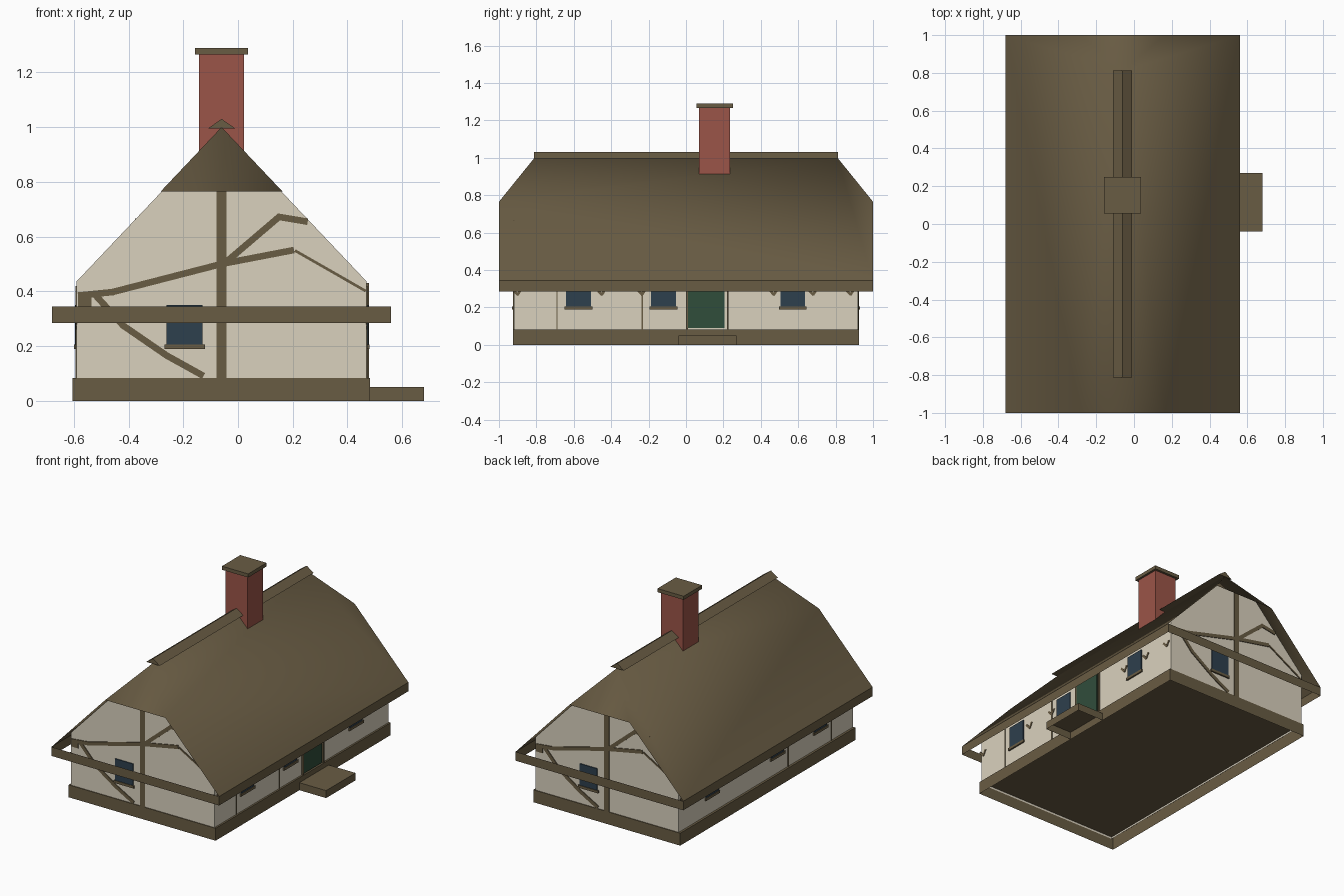
import bpy, bmesh
from mathutils import Vector

if "Cube" in bpy.data.objects:
    bpy.data.objects.remove(bpy.data.objects["Cube"])

CX = -0.06                       # ridge line of the house
WX, WY = 0.53, 0.92              # wall half sizes
RX, RY = 0.62, 1.0               # roof half sizes
EAVE, RIDGE, HIP = 0.345, 1.0, 0.765
SLOPE = (RIDGE - EAVE) / RX


def material(name, rgb):
    m = bpy.data.materials.new(name)
    m.diffuse_color = (*rgb, 1)
    m.use_nodes = True
    m.node_tree.nodes["Principled BSDF"].inputs["Base Color"].default_value = m.diffuse_color
    return m


WOOD = material("brown_wood_and_thatch", (0.141, 0.107, 0.057))
CREAM = material("cream_plaster", (0.70, 0.64, 0.515))
BRICK = material("red_brick", (0.33, 0.09, 0.065))
GREEN = material("green_door", (0.03, 0.075, 0.044))
GLASS = material("blue_glass", (0.027, 0.05, 0.075))


def finish(name, bm, mat, fix=True):
    if fix:
        bmesh.ops.recalc_face_normals(bm, faces=bm.faces)
    me = bpy.data.meshes.new(name)
    bm.to_mesh(me)
    bm.free()
    me.materials.append(mat)
    ob = bpy.data.objects.new(name, me)
    bpy.context.collection.objects.link(ob)
    return ob


def delete_bottom(bm):
    bm.normal_update()
    low = [f for f in bm.faces if f.normal.z < -0.9]
    bmesh.ops.delete(bm, geom=low, context='FACES_ONLY')


def box(name, mat, x, y, z, open_bottom=False):
    bm = bmesh.new()
    bmesh.ops.create_cube(bm, size=1)
    for v in bm.verts:
        v.co = Vector([a[0] + (c + 0.5) * (a[1] - a[0]) for a, c in zip((x, y, z), v.co)])
    if open_bottom:
        delete_bottom(bm)
    return finish(name, bm, mat, fix=False)


def prism(bm, polygon, place, d0, d1):
    """Extrude a (u, v) outline between two depths; place maps (u, v, d) to the world."""
    a = [bm.verts.new(place(u, v, d0)) for u, v in polygon]
    b = [bm.verts.new(place(u, v, d1)) for u, v in polygon]
    bm.faces.new(a)
    bm.faces.new(b[::-1])
    for i in range(len(a)):
        j = (i + 1) % len(a)
        bm.faces.new((a[i], b[i], b[j], a[j]))


# Each wall maps (along, up, outward) to the world
WALLS = {
    "front": lambda u, v, d: (CX + u, -WY - d, v),
    "back": lambda u, v, d: (CX - u, WY + d, v),
    "right": lambda u, v, d: (CX + WX + d, u, v),
    "left": lambda u, v, d: (CX - WX - d, u, v),
}


def plates(name, mat, wall, polygons, depth):
    bm = bmesh.new()
    for p in polygons:
        prism(bm, p, WALLS[wall], -0.002, depth)
    return finish(f"{wall}_{name}", bm, mat)


def rect(u0, u1, v0, v1):
    return [(u0, v0), (u1, v0), (u1, v1), (u0, v1)]


def strips(path, width):
    """Quads following a bent timber."""
    out = []
    for a, b in zip(path, path[1:]):
        a, b = Vector(a), Vector(b)
        t = (b - a).normalized()
        n = Vector((-t.y, t.x)) * width / 2
        e = t * width * 0.2
        out.append([tuple(q) for q in (a - e - n, b + e - n, b + e + n, a - e + n)])
    return out


def window(wall, u):
    plates("window_glass", GLASS, wall, [rect(u - 0.066, u + 0.066, 0.205, 0.35)], 0.006)
    plates("window_sill", WOOD, wall, [rect(u - 0.074, u + 0.074, 0.189, 0.206)], 0.01)


# Plinth and doorstep, hollow below
box("plinth", WOOD, (-0.605, 0.482), (-0.925, 0.925), (0, 0.083), True)
box("doorstep", WOOD, (0.482, 0.68), (-0.04, 0.27), (0, 0.05), True)

# Plaster walls with clipped gables
bm = bmesh.new()
top = HIP + (RY - WY) * (RIDGE - HIP) / (RY - 0.81) - 0.006
side = RIDGE - WX * SLOPE - 0.004
cut = (RIDGE - top) / SLOPE - 0.004
outline = [(-WX, 0.07), (WX, 0.07), (WX, side), (cut, top), (-cut, top), (-WX, side)]
prism(bm, outline, WALLS["front"], 0, -2 * WY)
bmesh.ops.recalc_face_normals(bm, faces=bm.faces)
delete_bottom(bm)
finish("walls", bm, CREAM, fix=False)

# Half-hipped thatched roof: an open, smooth shell
bm = bmesh.new()
hx = (RIDGE - HIP) / SLOPE
ends = []
for s in (-1, 1):
    pts = [(-RX, s * RY, EAVE), (-hx, s * RY, HIP), (0, s * 0.81, RIDGE),
           (hx, s * RY, HIP), (RX, s * RY, EAVE)]
    ends.append([bm.verts.new((CX + x, y, z)) for x, y, z in pts])
f, b = ends
bm.faces.new((f[0], f[1], f[2], b[2], b[1], b[0]))
bm.faces.new((f[4], b[4], b[3], b[2], f[2], f[3]))
bm.faces.new((f[1], f[3], f[2]))
bm.faces.new((b[3], b[1], b[2]))
bm.normal_update()
for face in bm.faces:
    if face.normal.z < 0:
        face.normal_flip()
    face.smooth = True
finish("roof", bm, WOOD, fix=False)

# Eaves band all the way round
bm = bmesh.new()
corners = [(-RX, -RY), (RX, -RY), (RX, RY), (-RX, RY)]
rings = [[bm.verts.new((CX + x, y, z)) for x, y in corners] for z in (0.285, EAVE)]
for i in range(4):
    j = (i + 1) % 4
    bm.faces.new((rings[0][i], rings[0][j], rings[1][j], rings[1][i]))
finish("eaves_band", bm, WOOD, fix=False)

# Ridge cap
bm = bmesh.new()
prism(bm, [(-0.05, 0.995), (0.05, 0.995), (0, 1.03)], WALLS["front"], 0.813 - WY, -0.813 - WY)
finish("ridge_cap", bm, WOOD)

# Chimney
box("chimney", BRICK, (-0.142, 0.022), (0.07, 0.235), (0.85, 1.268))
box("chimney_cap", WOOD, (-0.158, 0.036), (0.056, 0.25), (1.266, 1.29))

# Gable timbers and windows, the back being the front turned round
for wall in ("front", "back"):
    timbers = [rect(-0.018, 0.018, 0.083, top - 0.01)]
    timbers += strips([(-0.52, 0.385), (-0.4, 0.397), (0, 0.5), (0.26, 0.55)], 0.024)
    timbers += strips([(0.27, 0.548), (0.525, 0.402)], 0.01)
    timbers += strips([(0.02, 0.51), (0.21, 0.672), (0.31, 0.655)], 0.024)
    timbers += strips([(-0.46, 0.385), (-0.36, 0.275), (-0.2, 0.165), (-0.07, 0.093)], 0.024)
    timbers += [rect(-0.525, -0.475, 0.345, 0.385)]
    plates("timbers", WOOD, wall, timbers, 0.005)
    window(wall, -0.135)

# Long-wall windows and timbers
for wall in ("right", "left"):
    for u in (-0.575, -0.12, 0.57):
        window(wall, u)
    timbers = [rect(-0.692, -0.688, 0.083, 0.42), rect(-0.239, -0.231, 0.083, 0.42)]
    for u in (-0.9, -0.45, -0.235, 0.47, 0.68, 0.88):
        timbers += strips([(u - 0.03, 0.3), (u, 0.268)], 0.014)
        timbers += strips([(u, 0.268), (u + 0.02, 0.3)], 0.014)
    plates("timbers", WOOD, wall, timbers, 0.004)

# Front door and its slim frame
plates("door", GREEN, "right", [rect(0.012, 0.206, 0.09, 0.415)], 0.008)
plates("door_frame", WOOD, "right",
       [rect(0.0, 0.012, 0.083, 0.425), rect(0.218, 0.228, 0.083, 0.425),
        rect(0.0, 0.228, 0.415, 0.43)], 0.0095)
